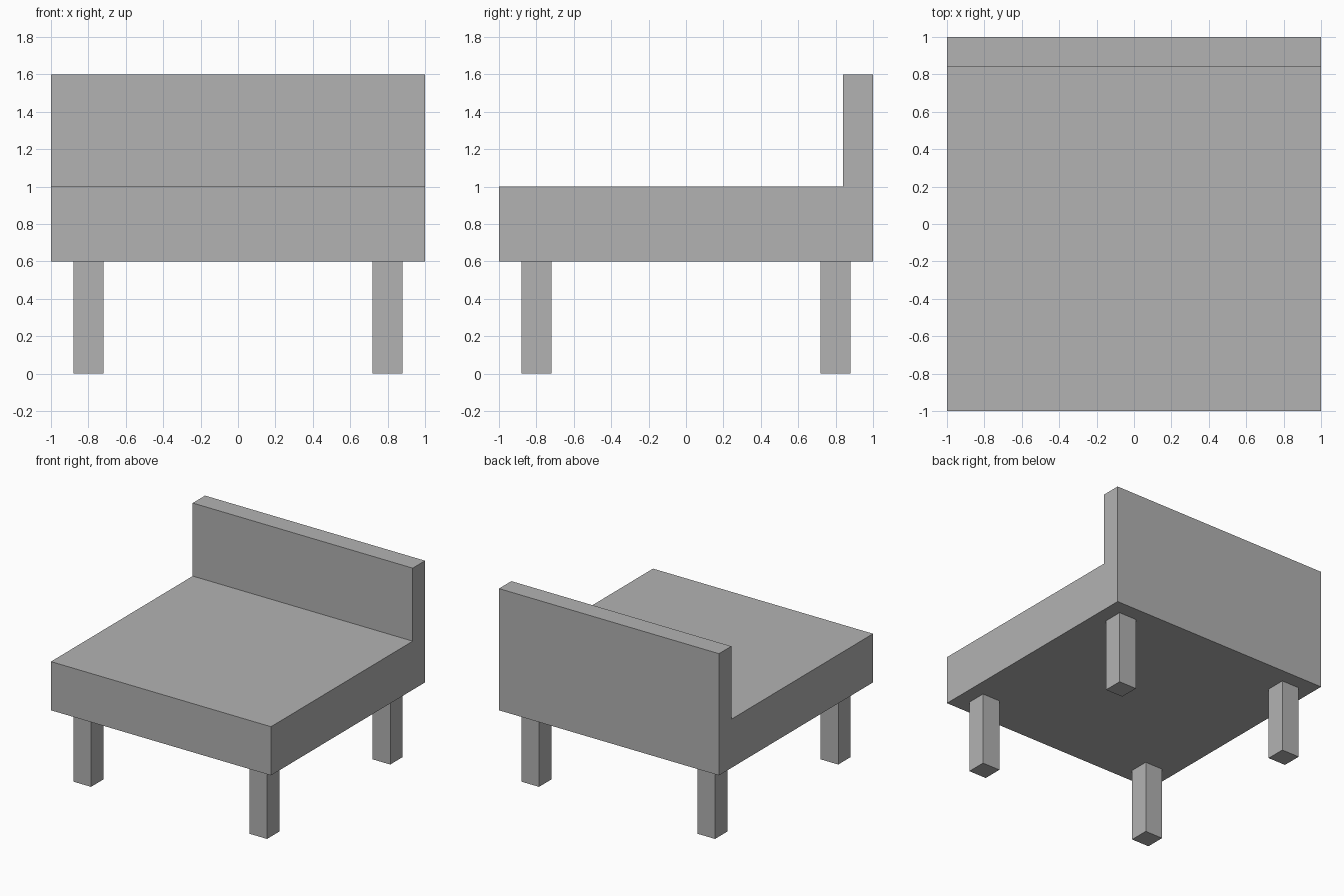
import bpy
import bmesh

cube = bpy.data.objects.get("Cube")
if cube:
    bpy.data.objects.remove(cube, do_unlink=True)

# Single flat grey
grey = bpy.data.materials.new("grey")
grey.use_nodes = True
colour = (0.448, 0.448, 0.448, 1.0)
grey.diffuse_color = colour
grey.node_tree.nodes["Principled BSDF"].inputs["Base Color"].default_value = colour


def extrude_profile(name, points, direction):
    """Extrude a closed outline along a direction into a flat-shaded solid."""
    bm = bmesh.new()
    face = bm.faces.new([bm.verts.new(p) for p in points])
    result = bmesh.ops.extrude_face_region(bm, geom=[face], use_keep_orig=True)
    moved = [g for g in result["geom"] if isinstance(g, bmesh.types.BMVert)]
    bmesh.ops.translate(bm, verts=moved, vec=direction)
    bmesh.ops.recalc_face_normals(bm, faces=bm.faces)
    mesh = bpy.data.meshes.new(name)
    bm.to_mesh(mesh)
    bm.free()
    mesh.materials.append(grey)
    obj = bpy.data.objects.new(name, mesh)
    bpy.context.collection.objects.link(obj)
    return obj


# Seat and backrest: one L-shaped side outline extruded across the width
side_outline = [(-1, 0.6), (1, 0.6), (1, 1.6), (0.84, 1.6), (0.84, 1.0), (-1, 1.0)]
extrude_profile("seat_and_backrest", [(-1, y, z) for y, z in side_outline], (2, 0, 0))

# Four square legs, set in from the corners
HALF = 0.08
for depth, y in (("front", -0.8), ("back", 0.8)):
    for side, x in (("right", -0.8), ("left", 0.8)):
        square = [(x - HALF, y - HALF, 0), (x + HALF, y - HALF, 0),
                  (x + HALF, y + HALF, 0), (x - HALF, y + HALF, 0)]
        extrude_profile(f"{depth}_{side}_leg", square, (0, 0, 0.6))
